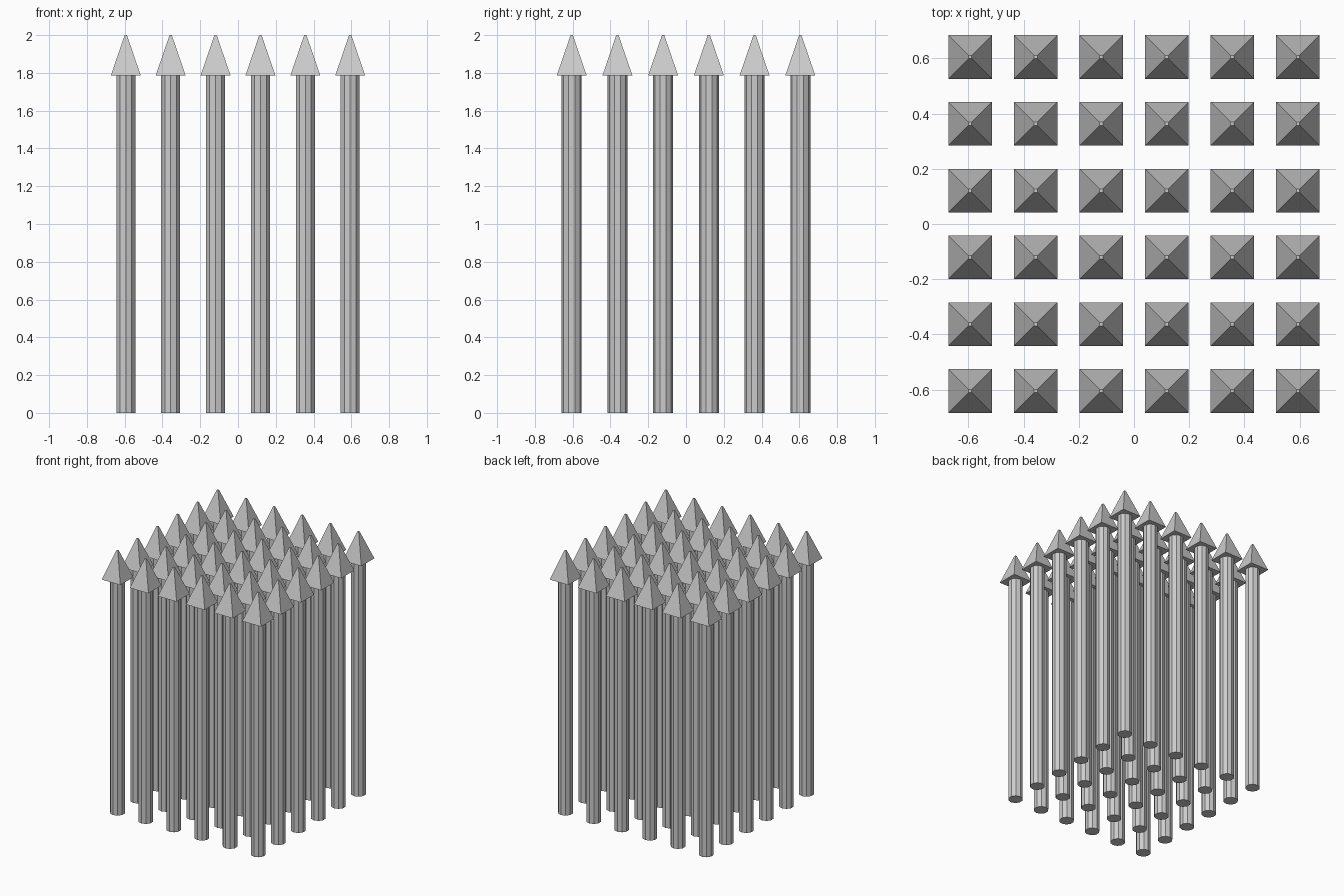
import bpy
import math

if "Cube" in bpy.data.objects:
    bpy.data.objects.remove(bpy.data.objects["Cube"])

COUNT = 6
STEP_X, STEP_Y = 0.2376, 0.242
HEAD_Z, TOP_Z = 1.787, 2.0
SHAFT_R, HEAD_HALF, TIP_HALF = 0.053, 0.079, 0.006


def cone(name, sides, r1, r2, z0, z1, turn=0.0):
    bpy.ops.mesh.primitive_cone_add(vertices=sides, radius1=r1, radius2=r2,
                                    depth=z1 - z0, location=(0, 0, (z0 + z1) / 2),
                                    rotation=(0, 0, turn))
    ob = bpy.context.object
    ob.name = name
    bpy.ops.object.transform_apply(location=True, rotation=True, scale=True)
    return ob


def grid(ob):
    # Repeat the part over the square field
    ob.location = (-STEP_X * (COUNT - 1) / 2, -STEP_Y * (COUNT - 1) / 2, 0)
    for axis, step in ((0, STEP_X), (1, STEP_Y)):
        mod = ob.modifiers.new("row", 'ARRAY')
        mod.count = COUNT
        mod.use_relative_offset = False
        mod.use_constant_offset = True
        offset = [0, 0, 0]
        offset[axis] = step
        mod.constant_offset_displace = offset


# Round faceted shafts
grid(cone("spike_shafts", 10, SHAFT_R, SHAFT_R, 0, HEAD_Z))

# Four-sided heads with a tiny blunt tip
diag = math.sqrt(2)
grid(cone("spike_heads", 4, HEAD_HALF * diag, TIP_HALF * diag,
          HEAD_Z, TOP_Z, math.radians(45)))
